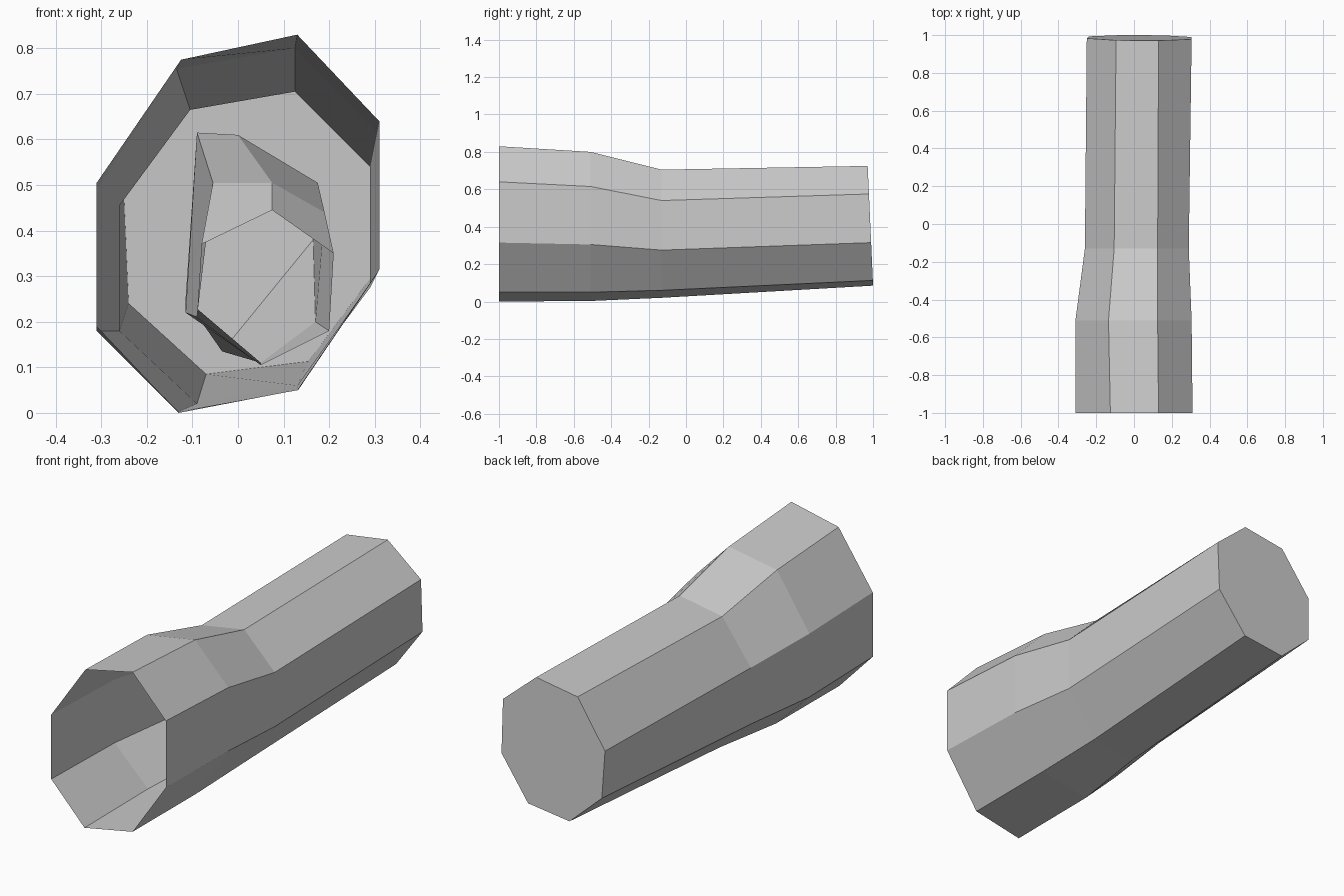
import bpy, bmesh

if "Cube" in bpy.data.objects:
    bpy.data.objects.remove(bpy.data.objects["Cube"])


def loft(name, rings, cap_end):
    """Skin a list of vertex rings into a flat-faced tube."""
    bm = bmesh.new()
    loops = [[bm.verts.new(p) for p in ring] for ring in rings]
    n = len(loops[0])
    for a, b in zip(loops, loops[1:]):
        for i in range(n):
            j = (i + 1) % n
            bm.faces.new((a[i], a[j], b[j], b[i]))
    if cap_end:
        bm.faces.new(loops[-1])
    bmesh.ops.recalc_face_normals(bm, faces=bm.faces)
    mesh = bpy.data.meshes.new(name)
    bm.to_mesh(mesh)
    bm.free()
    ob = bpy.data.objects.new(name, mesh)
    bpy.context.collection.objects.link(ob)
    return ob


def ring(y, pts, tilt=0.0):
    return [(x, y - tilt * z, z) for x, z in pts]


# Outer octagonal tunnel: wide mouth, narrowed throat, slightly tilted end wall
mouth = [(.13, .83), (.31, .64), (.31, .315), (.13, .05),
         (-.13, 0), (-.31, .19), (-.31, .505), (-.125, .775)]
shoulder = [(.125, .80), (.305, .615), (.305, .305), (.132, .05),
            (-.13, .003), (-.31, .18), (-.31, .49), (-.135, .755)]
throat = [(.125, .705), (.29, .54), (.29, .275), (.13, .06),
          (-.09, .02), (-.26, .18), (-.26, .455), (-.105, .665)]
end = [(.13, .725), (.305, .575), (.305, .315), (.155, .113),
       (-.07, .085), (-.24, .24), (-.25, .47), (-.095, .69)]
loft("outer_tunnel",
     [ring(-1, mouth), ring(-.51, shoulder), ring(-.13, throat),
      ring(1.004, end, .045)], True)

# Inner bent hexagonal pipe, open at the front
pipe_mouth = [(.075, .445), (.21, .35), (.2, .18),
              (.05, .105), (-.09, .21), (-.08, .37)]
pipe_bend = [(.075, .505), (.19, .44), (.17, .2),
             (.05, .11), (-.115, .22), (-.055, .505)]
pipe_end = [(0, .61), (.175, .505), (.165, .38),
            (-.035, .135), (-.115, .25), (-.09, .615)]
loft("inner_pipe",
     [ring(.05, pipe_mouth), ring(.2, pipe_bend), ring(.5, pipe_end)], True)
